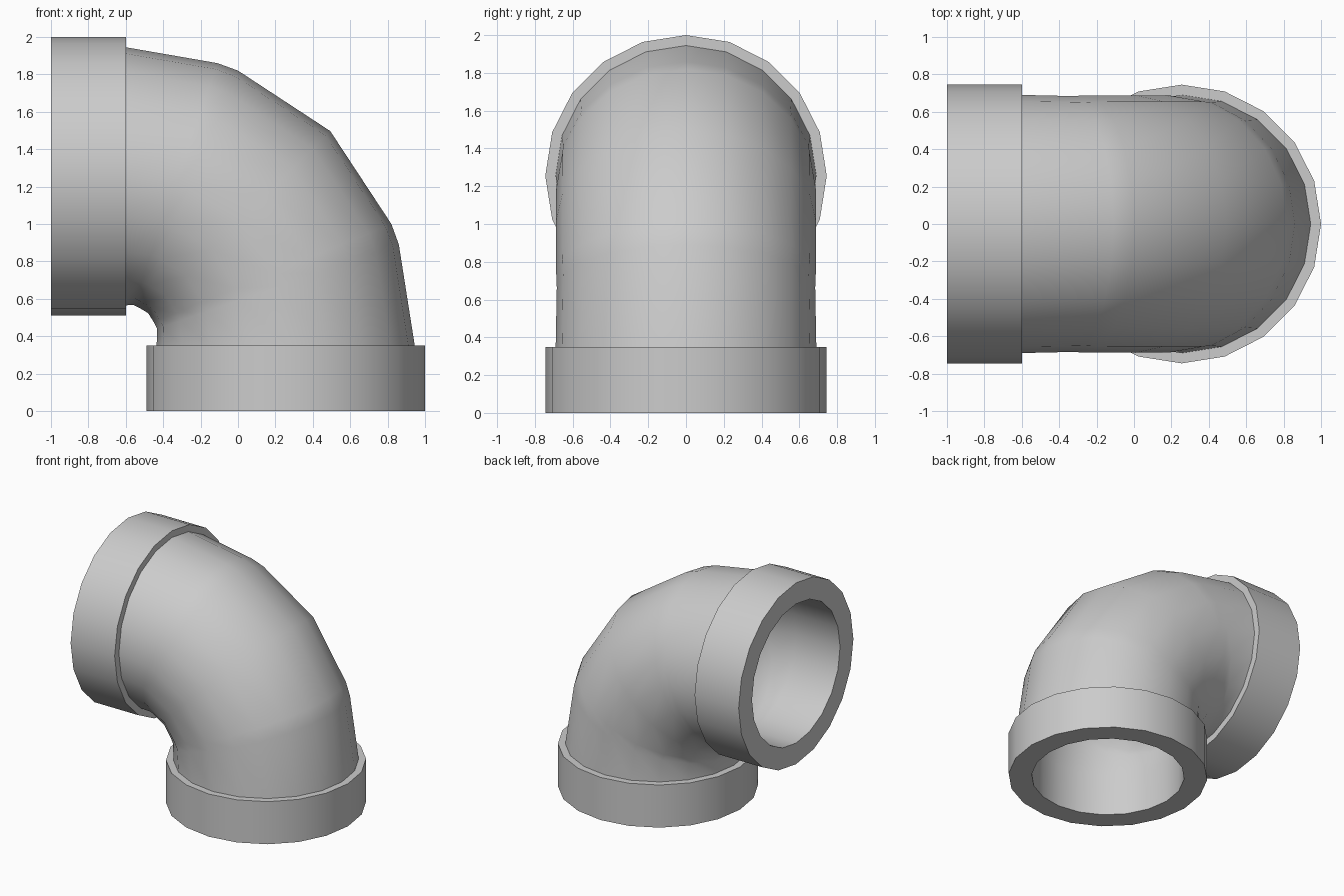
import bpy, bmesh, math
from mathutils import Vector

if "Cube" in bpy.data.objects:
    bpy.data.objects.remove(bpy.data.objects["Cube"])

SIDES = 20
R_COLLAR, R_PIPE, R_BORE = 0.745, 0.69, 0.572


def section(outer, inner):
    """Cross-section of the bend: centre, outward direction, radius."""
    o = Vector((outer[0], 0, outer[1]))
    i = Vector((inner[0], 0, inner[1]))
    return (o + i) / 2, (o - i).normalized(), (o - i).length / 2


def swap(p):
    """Mirror a point across the elbow's diagonal."""
    return (p[1] - 1, p[0] + 1)


def left(x, r):
    return Vector((x, 0, 1.255)), Vector((0, 0, 1)), r


def bottom(z, r):
    return Vector((0.255, 0, z)), Vector((1, 0, 0)), r


# bend sections from the left opening to the diagonal, then mirrored
half = [((-0.11, 1.86), (-0.56, 0.568)), ((0.0, 1.82), (-0.525, 0.55))]
middle = [((0.493, 1.497), (-0.48, 0.523))]
pairs = half + middle + [(swap(o), swap(i)) for o, i in reversed(half)]
bend = [section(o, i) for o, i in pairs]

# closed skin: left collar, bend, bottom collar, then back through the bore
rings = [left(-1, R_COLLAR), left(-0.6, R_COLLAR), left(-0.6, R_PIPE)]
rings += bend
rings += [bottom(0.35, R_PIPE), bottom(0.35, R_COLLAR),
          bottom(0, R_COLLAR), bottom(0, R_BORE), bottom(0.35, R_BORE)]
rings += [(c, u, R_BORE) for c, u, r in reversed(bend)]
rings += [left(-0.6, R_BORE), left(-1, R_BORE)]

bm = bmesh.new()
loops = []
for c, u, r in rings:
    loop = []
    for k in range(SIDES):
        t = 2 * math.pi * k / SIDES
        loop.append(bm.verts.new(c + r * (u * math.cos(t) + Vector((0, math.sin(t), 0)))))
    loops.append(loop)
for n, a in enumerate(loops):
    b = loops[(n + 1) % len(loops)]
    for k in range(SIDES):
        j = (k + 1) % SIDES
        bm.faces.new((a[k], a[j], b[j], b[k]))
bmesh.ops.recalc_face_normals(bm, faces=bm.faces[:])

mesh = bpy.data.meshes.new("pipe_elbow")
bm.to_mesh(mesh)
bm.free()
elbow = bpy.data.objects.new("pipe_elbow", mesh)
bpy.context.collection.objects.link(elbow)

# smooth walls, sharp collar rims
bpy.context.view_layer.objects.active = elbow
elbow.select_set(True)
bpy.ops.object.shade_smooth_by_angle(angle=math.radians(40))
